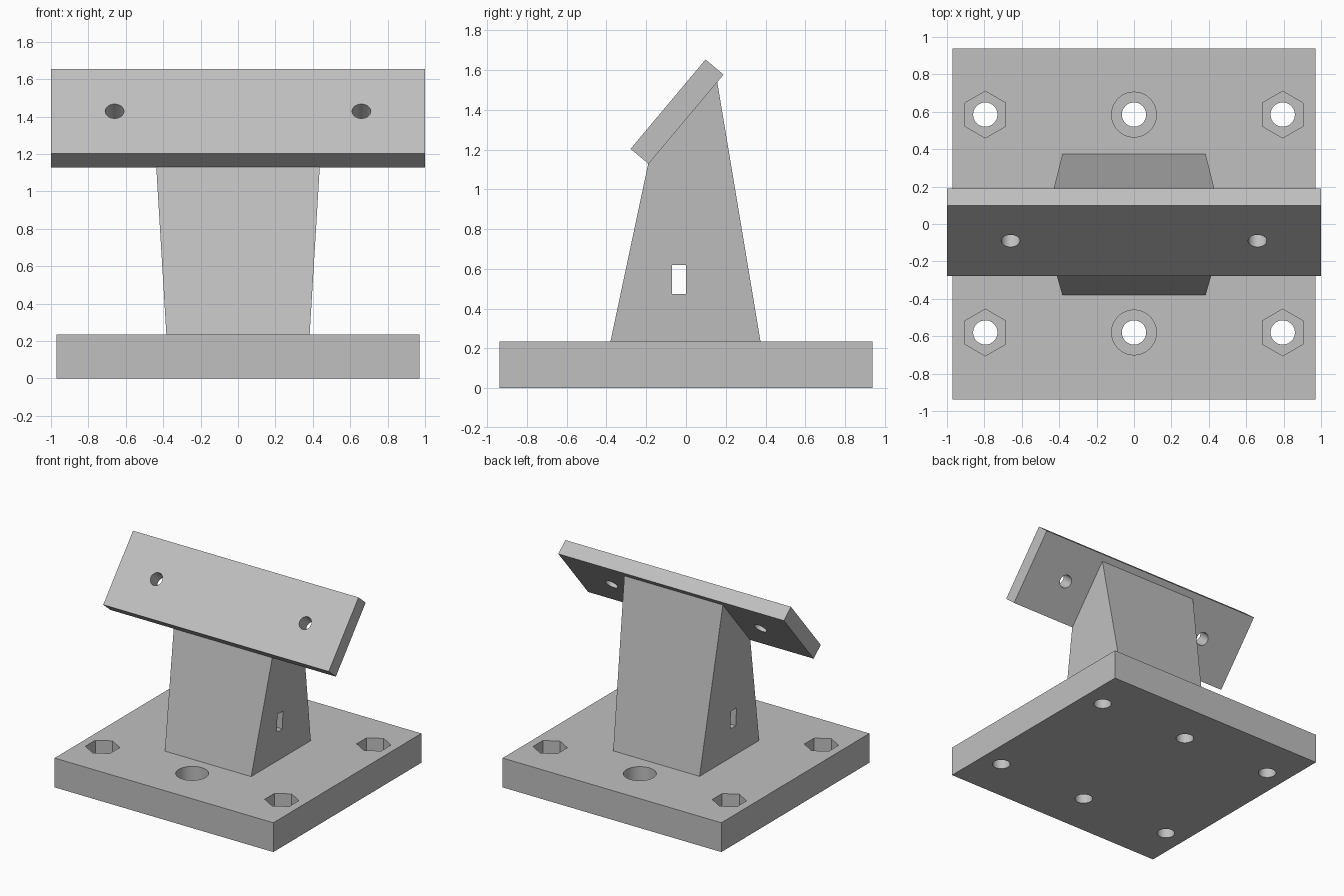
import bpy, bmesh, math
from mathutils import Matrix, Vector

if "Cube" in bpy.data.objects:
    bpy.data.objects.remove(bpy.data.objects["Cube"])

GREY = (0.53, 0.53, 0.53, 1)
grey = bpy.data.materials.new("plain grey")
grey.use_nodes = True
grey.diffuse_color = GREY
grey.node_tree.nodes["Principled BSDF"].inputs["Base Color"].default_value = GREY


def finish(name, bm):
    bmesh.ops.recalc_face_normals(bm, faces=bm.faces)
    mesh = bpy.data.meshes.new(name)
    bm.to_mesh(mesh)
    bm.free()
    mesh.materials.append(grey)
    obj = bpy.data.objects.new(name, mesh)
    bpy.context.collection.objects.link(obj)
    return obj


def box(name, size, matrix):
    bm = bmesh.new()
    bmesh.ops.create_cube(bm, size=1, matrix=matrix @ Matrix.Diagonal((*size, 1)))
    return finish(name, bm)


def cylinder(name, radius, depth, matrix, sides=40):
    bm = bmesh.new()
    bmesh.ops.create_cone(bm, cap_ends=True, segments=sides, radius1=radius,
                          radius2=radius, depth=depth, matrix=matrix)
    return finish(name, bm)


def cut(target, cutters):
    # Subtract each cutter, then discard it
    bpy.ops.object.select_all(action='DESELECT')
    bpy.context.view_layer.objects.active = target
    target.select_set(True)
    for cutter in cutters:
        cutter.hide_render = True
        mod = target.modifiers.new("cut", 'BOOLEAN')
        mod.operation, mod.solver, mod.object = 'DIFFERENCE', 'EXACT', cutter
        bpy.ops.object.modifier_apply(modifier=mod.name)
        bpy.data.objects.remove(cutter)
    bpy.ops.object.shade_smooth_by_angle(angle=math.radians(25))


at = Matrix.Translation

# Base plate with six bolt holes: hex pockets at the corners, round ones between
TOP = 0.235
POCKET = 0.12
base = box("base_plate", (1.94, 1.875, TOP), at((0, 0, TOP / 2)))
cutters = []
for y in (-0.58, 0.585):
    for x in (-0.795, 0, 0.795):
        cutters.append(cylinder("bolt_hole", 0.065, 1, at((x, y, 0))))
        sides, radius = (6, 0.125) if x else (40, 0.12)
        cutters.append(cylinder("pocket", radius, 2 * POCKET, at((x, y, TOP)), sides))
cut(base, cutters)

# Post flaring sideways and narrowing to a sloped top, with a cable slot
profile = [(-0.38, TOP, 0.383), (0.375, TOP, 0.383),
           (0.157, 1.541, 0.437), (-0.19, 1.13, 0.437)]
bm = bmesh.new()
left, right = [[bm.verts.new((s * w, y, z)) for y, z, w in profile] for s in (1, -1)]
bm.faces.new(left)
bm.faces.new(right)
for i in range(4):
    j = (i + 1) % 4
    bm.faces.new((left[i], left[j], right[j], right[i]))
post = finish("post", bm)
cut(post, [box("slot", (2, 0.07, 0.145), at((0, -0.035, 0.547)))])

# Tilted mounting panel with two screw holes
tilt = at((0, -0.045, 1.391)) @ Matrix.Rotation(math.radians(50), 4, 'X')
panel = box("tilted_panel", (2, 0.587, 0.118), tilt)
cut(panel, [cylinder("screw_hole", 0.05, 0.5, tilt @ at((x, 0, 0)))
            for x in (-0.66, 0.66)])
